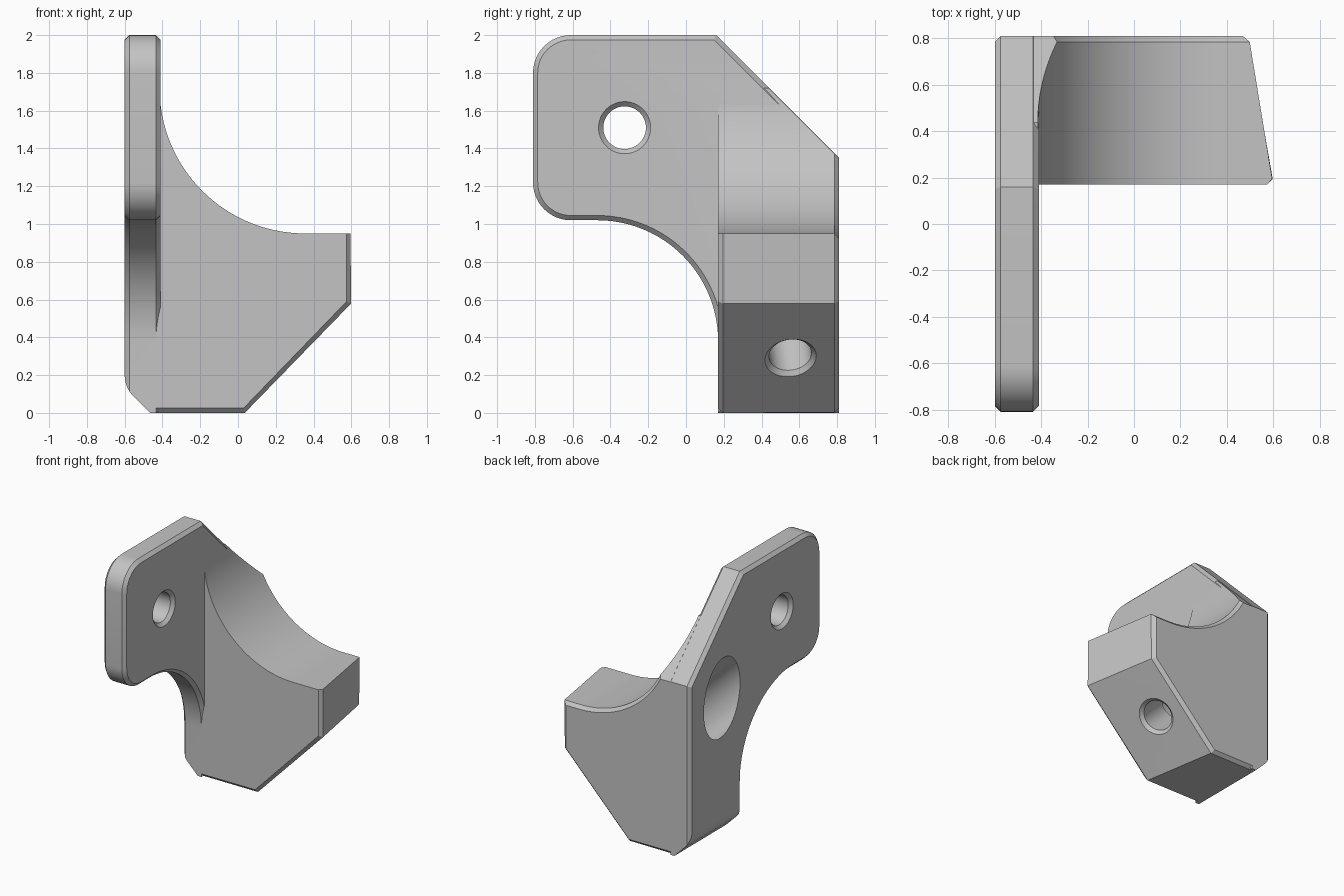
import bpy, bmesh
from math import radians, cos, sin
from mathutils import Vector

if "Cube" in bpy.data.objects:
    bpy.data.objects.remove(bpy.data.objects["Cube"])

CHAMFER = 0.025
LEFT, PLATE_FACE = -0.6, -0.41
FRONT, BACK = 0.17, 0.81


def arc(cu, cv, r, start, end, n=24):
    angles = [radians(start + (end - start) * i / n) for i in range(n + 1)]
    return [(cu + r * cos(a), cv + r * sin(a)) for a in angles]


def make_object(name, bm):
    bmesh.ops.recalc_face_normals(bm, faces=bm.faces)
    mesh = bpy.data.meshes.new(name)
    bm.to_mesh(mesh)
    bm.free()
    obj = bpy.data.objects.new(name, mesh)
    bpy.context.collection.objects.link(obj)
    return obj


def prism(name, profile, axis, lo, hi, rim=None, shape=None):
    """Extrude a profile along x or y; chamfer the cap edges chosen by rim."""
    bm = bmesh.new()
    place = (lambda u, v, a: (a, u, v)) if axis == 0 else (lambda u, v, a: (u, a, v))
    rings = [[bm.verts.new(place(u, v, a)) for u, v in profile] for a in (lo, hi)]
    for ring in rings:
        bm.faces.new(ring)
    n = len(profile)
    for i in range(n):
        j = (i + 1) % n
        bm.faces.new((rings[0][i], rings[0][j], rings[1][j], rings[1][i]))
    bmesh.ops.recalc_face_normals(bm, faces=bm.faces)
    if shape:
        for v in bm.verts:
            shape(v.co)
    if rim:
        edges = [e for e in bm.edges
                 if abs(e.verts[0].co[axis] - e.verts[1].co[axis]) < 1e-5
                 and rim((e.verts[0].co + e.verts[1].co) / 2)]
        bmesh.ops.bevel(bm, geom=edges, offset=CHAMFER, segments=1,
                        affect='EDGES', clamp_overlap=False)
    return make_object(name, bm)


def drill(name, origin, direction, steps, n=48):
    """Stepped round cutter: steps are (distance along axis, radius)."""
    bm = bmesh.new()
    turn = Vector(direction).to_track_quat('Z', 'Y')
    rings = [[bm.verts.new(Vector(origin) + turn @ Vector((u, v, d)))
              for u, v in arc(0, 0, r, 0, 360, n)[:-1]] for d, r in steps]
    bm.faces.new(rings[0])
    bm.faces.new(rings[-1])
    for a, b in zip(rings, rings[1:]):
        for i in range(n):
            j = (i + 1) % n
            bm.faces.new((a[i], a[j], b[j], b[i]))
    return make_object(name, bm)


def combine(obj, tool, operation):
    mod = obj.modifiers.new("combine", 'BOOLEAN')
    mod.operation, mod.solver, mod.object = operation, 'EXACT', tool
    graph = bpy.context.evaluated_depsgraph_get()
    graph.update()
    mesh = bpy.data.meshes.new_from_object(obj.evaluated_get(graph))
    obj.modifiers.clear()
    obj.data = mesh
    bpy.data.objects.remove(tool)


# Upright plate with rounded lobe, sloped top corner and curved underside
plate_profile = (arc(-0.61, 1.8, 0.2, 180, 90, 12)
                 + [(0.16, 2), (BACK, 1.35), (BACK, 0), (FRONT, 0)]
                 + arc(-0.47, 0.38, 0.64, 0, 90)
                 + arc(-0.61, 1.22, 0.2, 270, 180, 12))
bracket = prism("bracket", plate_profile, 0, LEFT, PLATE_FACE, rim=lambda m: True)


# Block with a concave top; its outer end tapers toward the back
def taper(co):
    if co.y > 0.5 and (co.x > 0.5 or (co.x > 0 and co.z < 0.1)):
        co.x -= 0.105


block_profile = (arc(0.355, 1.72, 0.77, 180, 270, 32)
                 + [(0.6, 0.95), (0.6, 0.58), (0.04, 0), (-0.55, 0), (-0.55, 1.72)])
block = prism("block", block_profile, 1, FRONT, BACK, shape=taper,
              rim=lambda m: m.x > -0.5 and m.z < 1.71 and (m.y > 0.5 or m.z < 0.94))
slope = prism("slope_cutter", [(-0.1, 2.257), (1.2, 0.957), (1.2, 2.3)], 0, -0.8, 0.8)
combine(block, slope, 'DIFFERENCE')
combine(bracket, block, 'UNION')

# Rounded and cut lower left corner
corner = prism("corner_cutter",
               [(-0.7, 0.2)] + arc(-0.44, 0.2, 0.16, 180, 225, 8)
               + [(-0.366, -0.1), (-0.7, -0.1)], 1, -0.1, 1)
combine(bracket, corner, 'DIFFERENCE')

# Chamfered hole through the plate
plate_hole = drill("plate_hole_cutter", (LEFT, -0.325, 1.51), (1, 0, 0),
                   [(-0.05, 0.188), (0.025, 0.113), (0.165, 0.113), (0.24, 0.188)])
combine(bracket, plate_hole, 'DIFFERENCE')

# Slanted counterbored hole, square to the tapered underside
inward = Vector((0.56, 0, 0.58)).cross(Vector((-0.105, 0.64, 0)))
inward *= -1 if inward.x > 0 else 1
slant_hole = drill("slant_hole_cutter", (0.257, 0.555, 0.29), inward,
                   [(-0.06, 0.198), (0.025, 0.113), (0.3, 0.113), (0.3, 0.22), (1.7, 0.22)])
combine(bracket, slant_hole, 'DIFFERENCE')

# Single grey finish
grey = bpy.data.materials.new("light_grey")
grey.use_nodes = True
grey.diffuse_color = (0.55, 0.55, 0.55, 1)
grey.node_tree.nodes["Principled BSDF"].inputs["Base Color"].default_value = grey.diffuse_color
bracket.data.materials.clear()
bracket.data.materials.append(grey)
for face in bracket.data.polygons:
    face.material_index = 0

# Smooth curves, sharp edges
bpy.ops.object.select_all(action='DESELECT')
bracket.select_set(True)
bpy.context.view_layer.objects.active = bracket
bpy.ops.object.shade_smooth_by_angle(angle=radians(20))
